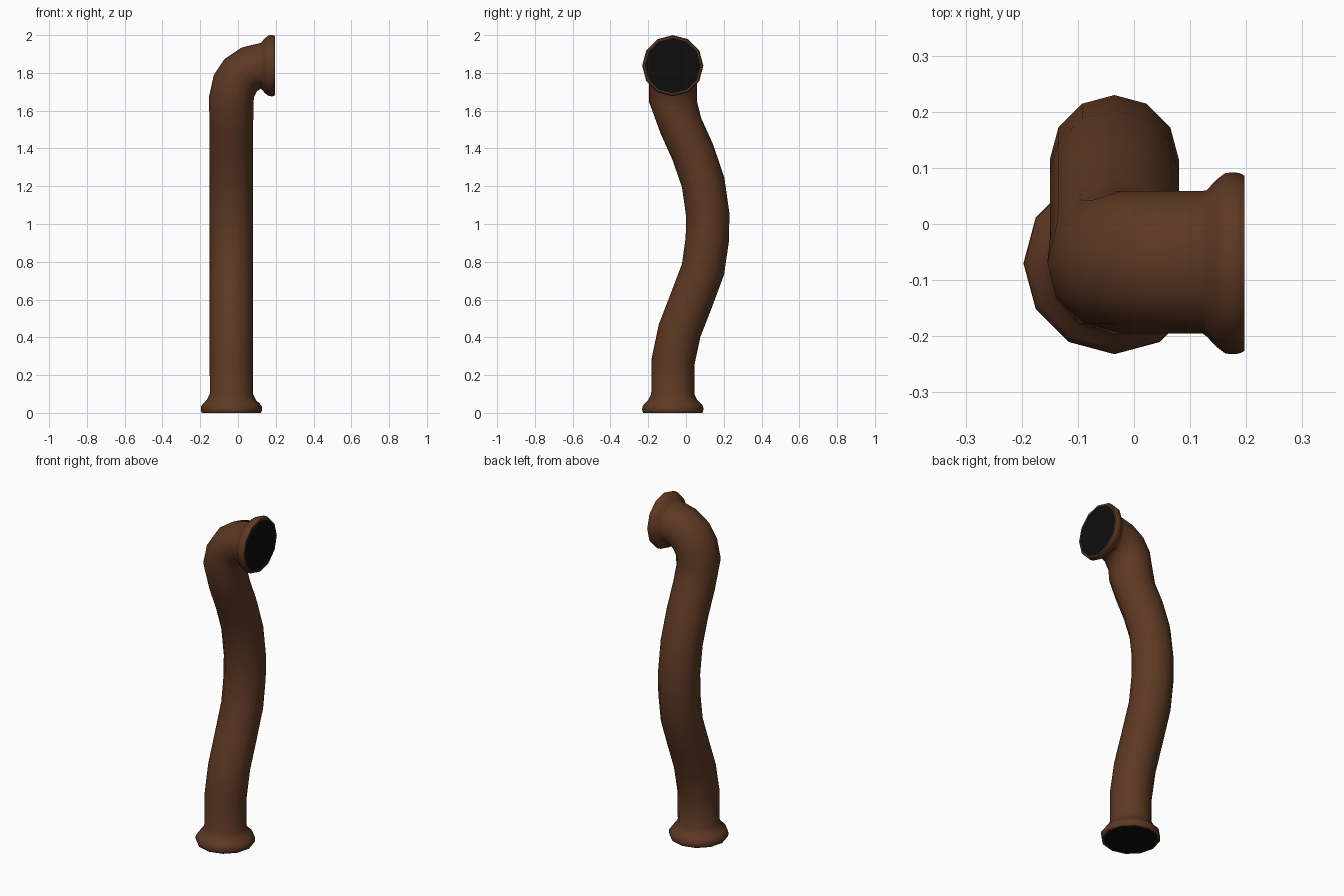
import bpy, bmesh
from math import sin, cos, tau, radians
from mathutils import Vector

if "Cube" in bpy.data.objects:
    bpy.data.objects.remove(bpy.data.objects["Cube"])

SIDES = 12
X0, Y0, Z1 = -0.035, -0.07, 1.838   # foot centre and outlet height

def material(name, rgb):
    m = bpy.data.materials.new(name)
    m.diffuse_color = (*rgb, 1)
    m.use_nodes = True
    m.node_tree.nodes["Principled BSDF"].inputs["Base Color"].default_value = m.diffuse_color
    return m

rust = material("rust_brown", (0.11, 0.04, 0.017))
dark = material("dark_opening", (0.004, 0.004, 0.004))

# Flared end: (distance from the mouth, radius)
flare = [(0.0, 0.148), (0.0, 0.156), (0.007, 0.16), (0.016, 0.162), (0.034, 0.161),
         (0.05, 0.149), (0.068, 0.13)]

# Rings: (centre, u axis, v axis, u radius, v radius)
X, Y, Z = Vector((1, 0, 0)), Vector((0, 1, 0)), Vector((0, 0, 1))
rings = [(Vector((X0, Y0, d)), X, Y, r, r) for d, r in flare]
rings.append((Vector((X0, Y0, 0.10)), X, Y, 0.114, 0.114))

# S-shaped riser: (y, z)
path = [(-0.07, 0.10), (-0.069, 0.27), (-0.034, 0.435), (0.03, 0.60), (0.09, 0.76), (0.113, 0.92),
        (0.115, 1.05), (0.091, 1.22), (0.036, 1.38), (-0.027, 1.52), (-0.066, 1.645)]
for i in range(1, len(path) - 1):
    a, b, c = (Vector((0, *p)) for p in path[i - 1:i + 2])
    t = ((b - a).normalized() + (c - b).normalized()).normalized()
    rings.append((b + X * X0, X, t.cross(X), 0.115, 0.115))

# Elbow turning towards +x: (x, z, tilt)
for x, z, tilt in [(-0.036, 1.645, 12), (-0.022, 1.73, 29), (0.013, 1.787, 45),
                   (0.065, 1.822, 68), (0.122, Z1, 90)]:
    a = radians(tilt)
    rings.append((Vector((x, Y0 + 0.002, z)), Vector((cos(a), 0, -sin(a))), Y, 0.121, 0.127))
for d, r in reversed(flare):
    rings.append((Vector((0.197 - d, Y0, Z1)), -Z, Y, max(r, 0.13), max(r, 0.13)))

def finish(name, bm, mat, smooth):
    me = bpy.data.meshes.new(name)
    bm.to_mesh(me)
    bm.free()
    me.materials.append(mat)
    ob = bpy.data.objects.new(name, me)
    bpy.context.collection.objects.link(ob)
    if smooth:
        bpy.context.view_layer.objects.active = ob
        ob.select_set(True)
        bpy.ops.object.shade_smooth_by_angle(angle=radians(60))
        ob.select_set(False)

def ring_verts(bm, ring):
    c, u, v, ru, rv = ring
    return [bm.verts.new(c + u * ru * cos(k * tau / SIDES) + v * rv * sin(k * tau / SIDES))
            for k in range(SIDES)]

# Pipe skin
bm = bmesh.new()
loops = [ring_verts(bm, r) for r in rings]
for lo, hi in zip(loops, loops[1:]):
    for k in range(SIDES):
        n = (k + 1) % SIDES
        bm.faces.new((lo[k], lo[n], hi[n], hi[k]))
finish("pipe", bm, rust, True)

# Dark discs closing both mouths
for name, ring, flip in (("bottom_opening", rings[0], True), ("top_opening", rings[-1], False)):
    bm = bmesh.new()
    vs = ring_verts(bm, ring)
    bm.faces.new(vs[::-1] if flip else vs)
    finish(name, bm, dark, False)
